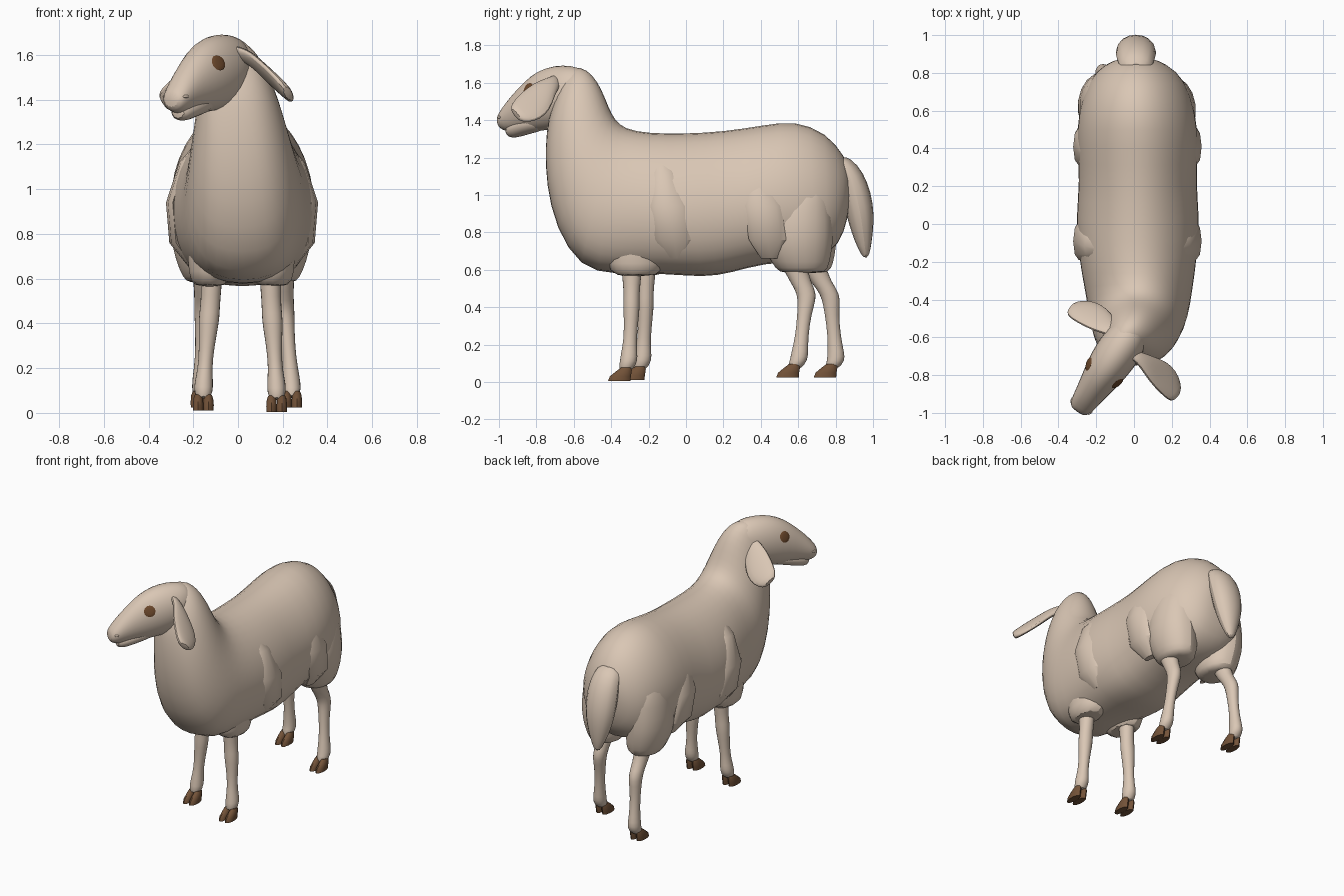
import bpy, bmesh
from math import cos, sin, pi, radians, copysign
from mathutils import Vector, Matrix
from mathutils.bvhtree import BVHTree

cube = bpy.data.objects.get("Cube")
if cube:
    bpy.data.objects.remove(cube)


def material(name, rgb):
    m = bpy.data.materials.new(name)
    m.use_nodes = True
    m.diffuse_color = (*rgb, 1)
    bsdf = m.node_tree.nodes["Principled BSDF"]
    bsdf.inputs["Base Color"].default_value = (*rgb, 1)
    bsdf.inputs["Roughness"].default_value = 0.9
    return m


WOOL = material("cream wool", (0.70, 0.57, 0.46))
HOOF = material("brown hoof", (0.17, 0.085, 0.04))
EYE = material("dark brown eye", (0.15, 0.065, 0.025))
X, Y, Z = Vector((1, 0, 0)), Vector((0, 1, 0)), Vector((0, 0, 1))


def finish(bm, name, mat, subdiv=1, angle=50):
    bmesh.ops.recalc_face_normals(bm, faces=bm.faces)
    me = bpy.data.meshes.new(name)
    bm.to_mesh(me)
    bm.free()
    ob = bpy.data.objects.new(name, me)
    bpy.context.collection.objects.link(ob)
    me.materials.append(mat)
    if subdiv:
        mod = ob.modifiers.new("smooth", "SUBSURF")
        mod.levels = mod.render_levels = subdiv
    bpy.ops.object.select_all(action="DESELECT")
    ob.select_set(True)
    bpy.context.view_layer.objects.active = ob
    bpy.ops.object.shade_smooth_by_angle(angle=radians(angle))
    return ob


def section(c, u, v, n, pear):
    """Oval points; pear widens and squares the lower half."""
    for i in range(n):
        up, side = cos(2 * pi * i / n), sin(2 * pi * i / n)
        full = abs(side) ** (1 + 1.8 * pear * min(0, up))
        yield c + u * up + v * copysign(full, side) * (1 - pear * up)


def loft(name, rings, mat=WOOL, n=12, pear=0.0, **kw):
    """Skin rings of (centre, up half-axis, side half-axis)."""
    bm = bmesh.new()
    loops = [[bm.verts.new(p) for p in section(*r, n, pear)] for r in rings]
    for a, b in zip(loops, loops[1:]):
        for i in range(n):
            j = (i + 1) % n
            bm.faces.new((a[i], a[j], b[j], b[i]))
    bm.faces.new(loops[0])
    bm.faces.new(loops[-1])
    return finish(bm, name, mat, **kw)


# Trunk and neck: x, top y z, bottom y z, half width
trunk = [
    (.01, .885, 1.11, .875, .94, .08), (.01, .85, 1.21, .85, .80, .16),
    (.015, .75, 1.34, .78, .67, .26), (.015, .58, 1.405, .60, .63, .315),
    (.02, .42, 1.38, .42, .63, .325), (.02, .20, 1.345, .24, .575, .31),
    (.02, 0, 1.335, .09, .55, .33), (.02, -.20, 1.335, -.12, .575, .32),
    (.025, -.33, 1.36, -.38, .565, .285), (.025, -.38, 1.41, -.57, .60, .265),
    (.015, -.41, 1.47, -.70, .82, .235), (.005, -.45, 1.575, -.75, 1.05, .20),
    (-.01, -.50, 1.65, -.755, 1.25, .165), (-.03, -.56, 1.69, -.74, 1.38, .135),
    (-.06, -.65, 1.68, -.73, 1.42, .10)]
rings = []
for x, yt, zt, yb, zb, w in trunk:
    t, b = Vector((x, yt, zt)), Vector((x, yb, zb))
    rings.append(((t + b) / 2, (t - b) / 2, X * w))
loft("body_and_neck", rings, n=18, pear=0.13)

# Head, turned towards the right side
SIDE = Vector((.83, -.56, 0)).normalized()
AXIS = Vector((-.56, -.83, 0)).normalized()
POLL = Vector((-.01, -.565, 0))


def head_rings(rows):
    return [(POLL + AXIS * d + Z * (t + b) / 2, Z * (t - b) / 2, SIDE * w)
            for d, t, b, w in rows]


head = loft("head", head_rings([
    (-.04, 1.65, 1.50, .06), (.02, 1.69, 1.40, .11), (.11, 1.70, 1.36, .122),
    (.21, 1.69, 1.34, .118), (.31, 1.645, 1.335, .10), (.40, 1.565, 1.335, .08),
    (.46, 1.505, 1.335, .07), (.495, 1.46, 1.345, .06), (.52, 1.43, 1.365, .04)]),
    n=14)
loft("lower_jaw", head_rings([
    (.20, 1.46, 1.35, .06), (.30, 1.44, 1.33, .076), (.38, 1.42, 1.31, .068),
    (.43, 1.40, 1.30, .056), (.47, 1.38, 1.31, .04)]), n=10)

# Eyes and nostrils, laid on the head surface
bpy.context.view_layer.update()
tree = BVHTree.FromObject(head, bpy.context.evaluated_depsgraph_get())


def plate(name, mat, d, z, s, long, high):
    start = POLL + AXIS * d + SIDE * s * .5 + Z * z
    hit, normal, _, _ = tree.ray_cast(start, -SIDE * s)
    bm = bmesh.new()
    bmesh.ops.create_uvsphere(bm, u_segments=12, v_segments=6, radius=1)
    turn = normal.to_track_quat("Z", "Y").to_matrix().to_4x4()
    size = Matrix.Diagonal((long, high, .006, 1))
    bm.transform(Matrix.Translation(hit) @ turn @ size)
    finish(bm, name, mat, subdiv=0)


for label, s in (("left", 1), ("right", -1)):
    plate(label + "_eye", EYE, .275, 1.565, s, .037, .037)
    plate(label + "_nostril", WOOL, .485, 1.415, s, .016, .007)

# Drooping leaf-shaped ears: x, y, z, half width
HEAD_MID = Vector((-.07, -.70, 0))
flip = (Matrix.Translation(HEAD_MID + Vector((.02, .03, -.04)))
        @ Matrix.Scale(-1, 4, Vector((.80, -.60, 0))) @ Matrix.Translation(-HEAD_MID))
across = Vector((.45, .62, -.66)).normalized()
ear_path = [(-.03, -.68, 1.62, .03), (.03, -.705, 1.60, .042), (.08, -.745, 1.565, .07),
            (.13, -.785, 1.515, .10), (.18, -.835, 1.47, .102),
            (.212, -.885, 1.44, .08), (.228, -.915, 1.425, .045)]
for label, m in (("left", Matrix()), ("right", flip)):
    rings = []
    for x, y, z, w in ear_path:
        rings.append((m @ Vector((x, y, z)), m.to_3x3() @ Vector((.015, .0, .02)),
                      m.to_3x3() @ across * w))
    loft(label + "_ear", rings, n=10)


# Legs run from (x, y) at the wool to the foot; profile: z, forward offset, radii
def leg(name, x, y, foot_x, foot_y, base, profile):
    rings = []
    for z, dy, rx, ry in profile:
        k = min(1, max(0, (.55 - z) / .45))
        c = Vector((x + (foot_x - x) * k, y + (foot_y - y) * k + dy, z + base))
        rings.append((c, Y * ry, X * rx))
    loft(name, rings, n=10)
    # Cloven hoof made of two toes
    toe_y = foot_y + profile[-1][1]
    for part, s in (("outer", 1), ("inner", -1)):
        cx = foot_x + s * .023
        toe = [(0, -.032, .024, .06), (.025, -.026, .025, .056),
               (.055, -.005, .022, .04), (.072, .004, .015, .026)]
        loft(f"{name}_{part}_toe", [
            (Vector((cx, toe_y + dy, z + base)), Y * ry, X * rx)
            for z, dy, rx, ry in toe], mat=HOOF, n=10, subdiv=0, angle=40)


front = [(.72, .0, .06, .07), (.56, 0, .048, .054), (.47, 0, .046, .044),
         (.41, 0, .05, .048), (.34, 0, .042, .042), (.22, -.005, .032, .036),
         (.15, -.01, .04, .046), (.11, -.01, .046, .05), (.05, -.03, .04, .042)]
hind = [(.72, -.08, .075, .09), (.56, -.045, .05, .065), (.47, .01, .045, .056),
        (.42, .022, .044, .052), (.34, .01, .036, .04), (.22, 0, .032, .036),
        (.13, -.008, .042, .048), (.09, -.012, .044, .05), (.04, -.04, .038, .04)]
leg("left_front_leg", .145, -.29, .173, -.295, .005, front)
leg("right_front_leg", -.118, -.215, -.155, -.22, .01, front)
leg("left_hind_leg", .20, .63, .24, .615, .025, hind)
leg("right_hind_leg", -.15, .73, -.165, .815, .025, hind)

# Wool hanging round the tops of the legs: z, dx, dy, rx, ry
thigh = [(1.12, .01, .03, .09, .13), (.94, .015, -.005, .14, .19), (.78, .015, -.01, .15, .205),
         (.68, 0, -.005, .14, .185), (.60, -.01, .01, .115, .15), (.58, -.01, .01, .085, .11)]
shoulder = [(.92, .0, 0, .08, .16), (.76, .0, 0, .115, .18),
            (.62, 0, 0, .105, .16), (.56, 0, 0, .085, .13)]
# Shallow ragged folds following the flank: z, distance out, thickness, half length
fold = [(1.22, .18, .012, .03), (1.12, .255, .026, .06), (.94, .31, .03, .10),
        (.76, .295, .03, .10), (.66, .225, .02, .05)]
for label, s, hy, fy in (("left", 1, .61, -.27), ("right", -1, .63, -.25)):
    for part, x, y, rows in (("thigh", .165, hy, thigh), ("shoulder", .14, fy, shoulder)):
        loft(f"{label}_{part}_wool", [
            (Vector((.015 + s * (x + dx), y + dy, z)), Y * ry, X * rx)
            for z, dx, dy, rx, ry in rows], n=9)
    for part, y in (("rear", .40), ("front", -.10)):
        loft(f"{label}_{part}_flank_fold", [
            (Vector((.018 + s * out, y + (1 - z) * .15, z)), Y * ry, X * rx)
            for z, out, rx, ry in fold], n=8, subdiv=0, angle=35)

# Tail: y, z, half width, half depth
tail = [(.80, 1.20, .08, .05), (.86, 1.14, .105, .065), (.90, 1.04, .12, .08),
        (.93, .92, .115, .08), (.945, .82, .09, .065), (.955, .73, .055, .042),
        (.965, .66, .02, .014)]
loft("tail", [(Vector((.01, y, z)), Vector((0, d, d * .4)), X * w)
              for y, z, w, d in tail], n=8)
